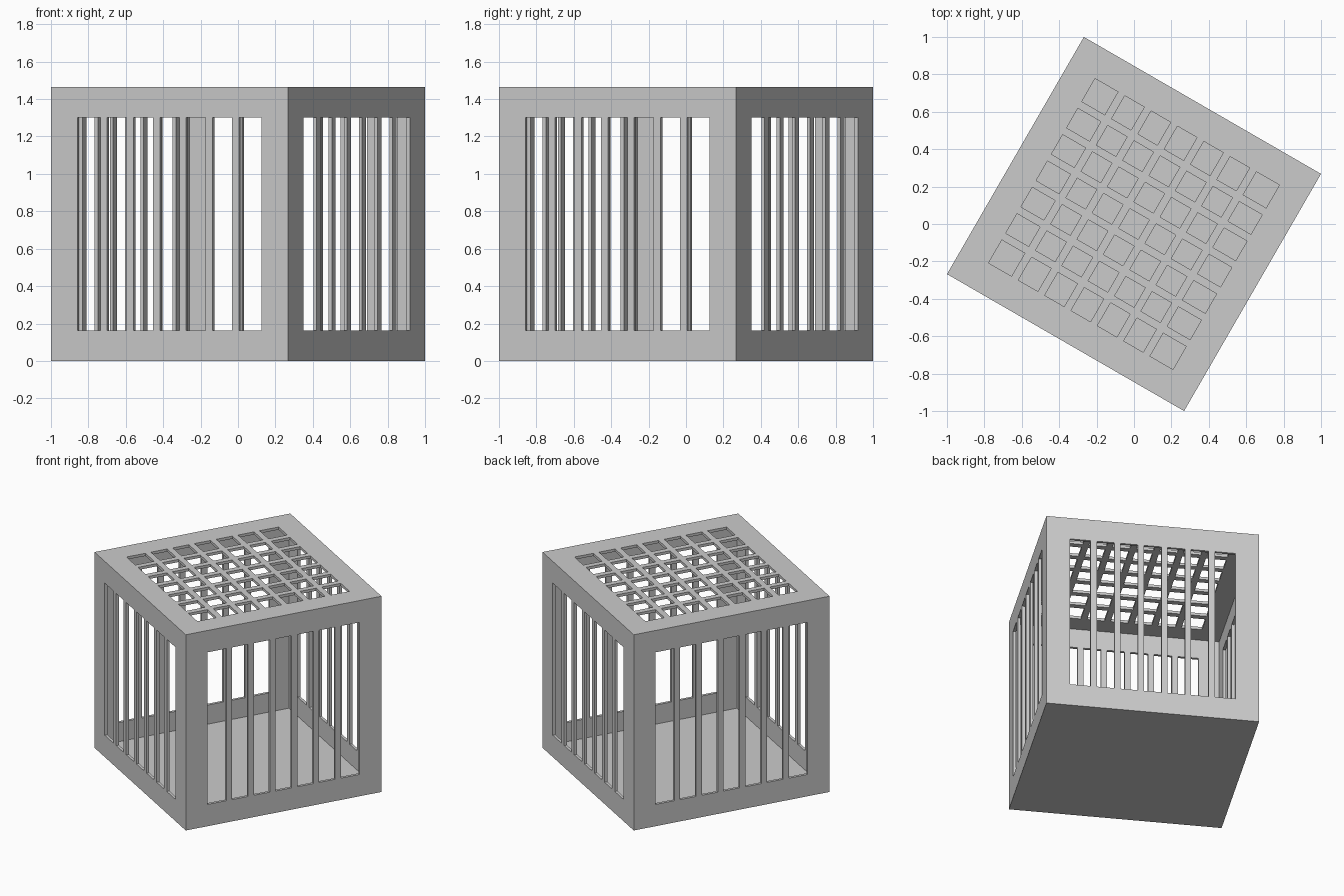
import bpy, bmesh
from math import radians
from mathutils import Matrix

if "Cube" in bpy.data.objects:
    bpy.data.objects.remove(bpy.data.objects["Cube"], do_unlink=True)

HALF = 0.732       # half the side of the cage
OPEN = 0.569       # half the side of each barred opening
BAR = 0.042        # bar width
THICK = 0.02       # sheet thickness
CELLS = 7          # openings in a row
TURN = radians(-30)

grey = bpy.data.materials.new("cage_grey")
grey.use_nodes = True
colour = (0.6, 0.6, 0.6, 1)
grey.diffuse_color = colour
grey.node_tree.nodes["Principled BSDF"].inputs["Base Color"].default_value = colour


def grid_lines(cells):
    """Spans of a panel side: frame, opening, bar, opening ... frame."""
    lines = [-HALF, -OPEN]
    for i in range(1, cells):
        centre = -OPEN + 2 * OPEN * i / cells
        lines += [centre - BAR / 2, centre + BAR / 2]
    return lines + [OPEN, HALF]


def panel(name, columns, rows, rotation):
    """Flat sheet facing +z with a lattice of openings, turned into place."""
    xs = grid_lines(columns) if columns else [-HALF, HALF]
    ys = grid_lines(rows) if rows else [-HALF, HALF]
    bm = bmesh.new()
    verts = [[bm.verts.new((x, y, HALF)) for y in ys] for x in xs]
    for i in range(len(xs) - 1):
        for j in range(len(ys) - 1):
            if i % 2 and j % 2:
                continue    # odd spans in both directions are openings
            bm.faces.new((verts[i][j], verts[i + 1][j],
                          verts[i + 1][j + 1], verts[i][j + 1]))
    mesh = bpy.data.meshes.new(name)
    bm.to_mesh(mesh)
    bm.free()
    mesh.materials.append(grey)
    obj = bpy.data.objects.new(name, mesh)
    bpy.context.collection.objects.link(obj)
    obj.matrix_world = (Matrix.Translation((0, 0, HALF))
                        @ Matrix.Rotation(TURN, 4, "Z") @ rotation)
    solid = obj.modifiers.new("thickness", "SOLIDIFY")
    solid.thickness = THICK
    solid.offset = -1


# Closed floor and lattice roof
panel("floor", 0, 0, Matrix.Rotation(radians(180), 4, "X"))
panel("roof_lattice", CELLS, CELLS, Matrix.Identity(4))

# Four walls with upright bars
upright = Matrix.Rotation(radians(90), 4, "X")
for k, side in enumerate(("front", "left", "back", "right")):
    panel(side + "_barred_wall", CELLS, 1,
          Matrix.Rotation(radians(90 * k), 4, "Z") @ upright)
